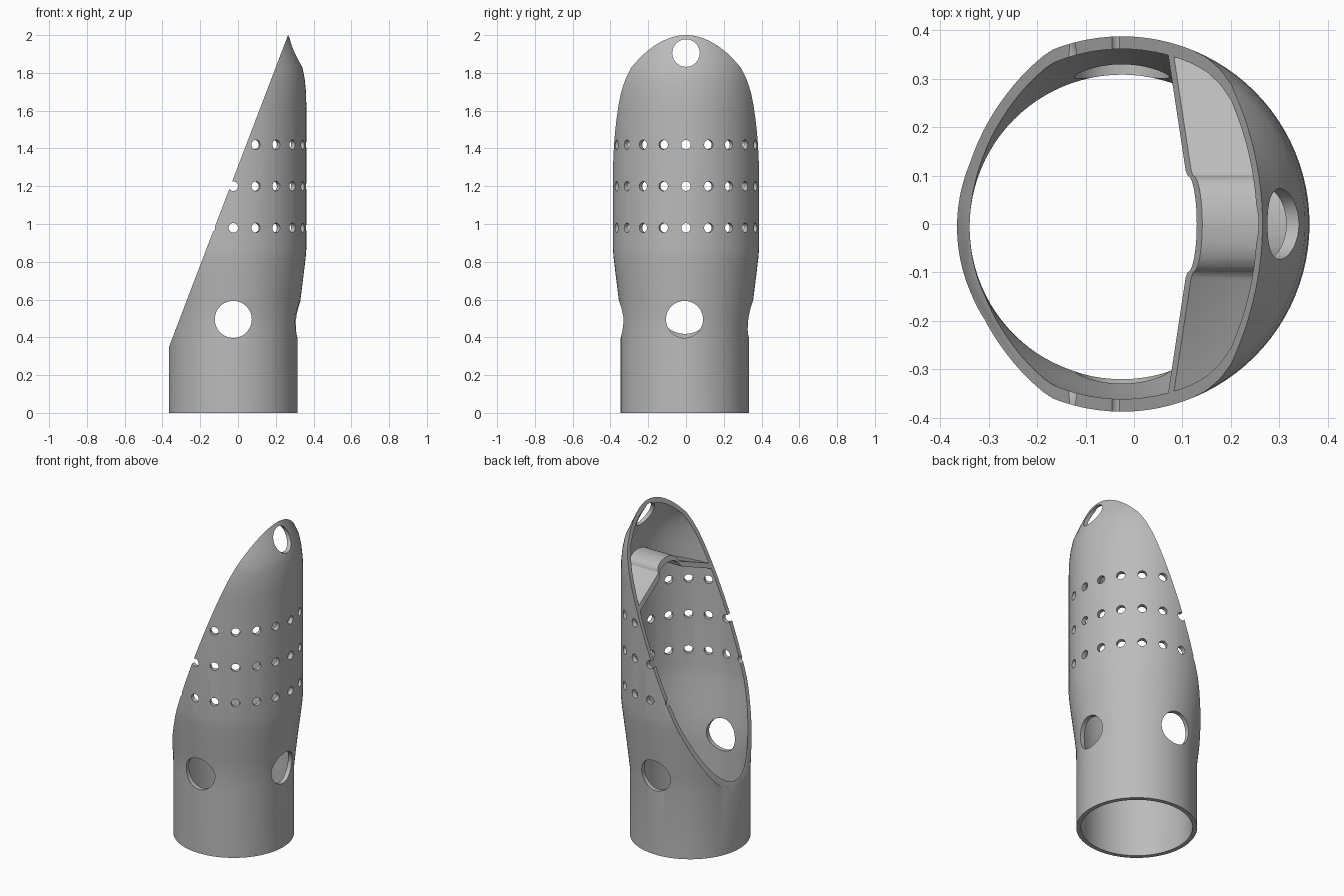
import bpy, bmesh, math
from mathutils import Matrix, Vector

cube = bpy.data.objects.get("Cube")
if cube:
    bpy.data.objects.remove(cube, do_unlink=True)

AXIS_X = -0.025   # tube axis position
WALL = 0.026

grey = bpy.data.materials.new("plain grey")
grey.use_nodes = True
grey.diffuse_color = (0.5, 0.5, 0.5, 1)
grey.node_tree.nodes["Principled BSDF"].inputs["Base Color"].default_value = (0.5, 0.5, 0.5, 1)


def make_object(name, bm):
    bmesh.ops.recalc_face_normals(bm, faces=bm.faces)
    mesh = bpy.data.meshes.new(name)
    bm.to_mesh(mesh)
    bm.free()
    obj = bpy.data.objects.new(name, mesh)
    bpy.context.collection.objects.link(obj)
    mesh.materials.append(grey)
    return obj


def revolve(name, profile, steps=96):
    """Spin a closed (radius, height) loop around the tube axis."""
    bm = bmesh.new()
    verts = [bm.verts.new((r, 0, z)) for r, z in profile]
    edges = [bm.edges.new((a, b)) for a, b in zip(verts, verts[1:] + verts[:1])]
    bmesh.ops.spin(bm, geom=verts + edges, cent=(0, 0, 0), axis=(0, 0, 1),
                   angle=math.tau, steps=steps, use_merge=True)
    bmesh.ops.remove_doubles(bm, verts=bm.verts, dist=1e-5)
    for v in bm.verts:
        v.co.x += AXIS_X
        if v.co.z < 0.5:      # the lower sleeve sits slightly forward
            v.co.y -= 0.006
    return make_object(name, bm)


def prism(name, points, depth):
    """Extrude a closed 3D polygon along a vector."""
    bm = bmesh.new()
    face = bm.faces.new([bm.verts.new(p) for p in points])
    out = bmesh.ops.extrude_face_region(bm, geom=[face], use_keep_orig=True)
    bmesh.ops.translate(bm, vec=depth,
                        verts=[g for g in out["geom"] if isinstance(g, bmesh.types.BMVert)])
    return make_object(name, bm)


def add_drill(bm, angle, y, z, radius, near, far, sides):
    """Add a horizontal cylinder pointing outward from the axis."""
    place = (Matrix.Translation((AXIS_X, y, z)) @ Matrix.Rotation(angle, 4, "Z")
             @ Matrix.Translation(((near + far) / 2, 0, 0))
             @ Matrix.Rotation(math.pi / 2, 4, "Y"))
    bmesh.ops.create_cone(bm, cap_ends=True, segments=sides, radius1=radius,
                          radius2=radius, depth=far - near, matrix=place)


def combine(obj, *steps):
    """Apply boolean steps given as (operation, cutter)."""
    for operation, cutter in steps:
        mod = obj.modifiers.new(operation, "BOOLEAN")
        mod.operation, mod.object, mod.solver = operation, cutter, "EXACT"
    graph = bpy.context.evaluated_depsgraph_get()
    mesh = bpy.data.meshes.new_from_object(obj.evaluated_get(graph))
    obj.modifiers.clear()
    obj.data = mesh


# Sleeve wall: straight foot, flare, straight upper tube, domed tip
outer = [(0.34, 0), (0.34, 0.42), (0.345, 0.5), (0.356, 0.6), (0.371, 0.72), (0.383, 0.82),
         (0.387, 0.87), (0.387, 1.62), (0.385, 1.7), (0.378, 1.77), (0.366, 1.83),
         (0.332, 1.91), (0.29, 2.0), (0.23, 2.1)]
inner = [(r - WALL, z) for r, z in outer]
sleeve = revolve("sleeve", outer + inner[::-1])
mid = [(r - WALL / 2, z) for r, z in outer]
core = revolve("core_helper", [(0, 0)] + mid + [(0, 2.1)])

# Oblique cut running from the low side up to the tip
low, high = Vector((-0.365, -1, 0.35)), Vector((0.265, -1, 2.0))
run = (high - low) * 0.6
wedge = prism("slant_cutter", [low - run, high + run, (-2, -1, 3), (-2, -1, -0.65)], (0, 2, 0))

# Vent rows, three large side holes and the tip hole
bm = bmesh.new()
for z in (0.98, 1.2, 1.42):
    for i in range(20):
        add_drill(bm, math.tau * i / 20, 0, z, 0.025, 0.3, 0.5, 20)
for quarter in (-1, 0, 1):
    add_drill(bm, quarter * math.pi / 2, -0.008, 0.495, 0.098, 0.2, 0.6, 48)
add_drill(bm, 0, 0, 1.905, 0.073, 0.2, 0.6, 40)
drills = make_object("hole_cutter", bm)
combine(sleeve, ("DIFFERENCE", drills), ("DIFFERENCE", wedge))

# Thin tented partition under the tip, with a rounded ridge along the middle
half = [(0.4, 1.5), (0.11, 1.615)]
ridge = [(0.1 * math.cos(a), 1.625 + 0.05 * math.sin(a))
         for a in (math.pi * i / 12 for i in range(13))]
top = half + ridge + [(-y, z) for y, z in half[::-1]]
section = top + [(y, z - 0.03) for y, z in top[::-1]]
partition = prism("tip_partition", [(-0.1, y, z) for y, z in section], (0.7, 0, 0))
combine(partition, ("INTERSECT", core), ("DIFFERENCE", wedge))

for helper in (core, wedge, drills):
    bpy.data.objects.remove(helper, do_unlink=True)

# Smooth walls with crisp rims
bpy.ops.object.select_all(action="DESELECT")
for obj in (sleeve, partition):
    obj.select_set(True)
    bpy.context.view_layer.objects.active = obj
bpy.ops.object.shade_smooth_by_angle(angle=math.radians(30))
